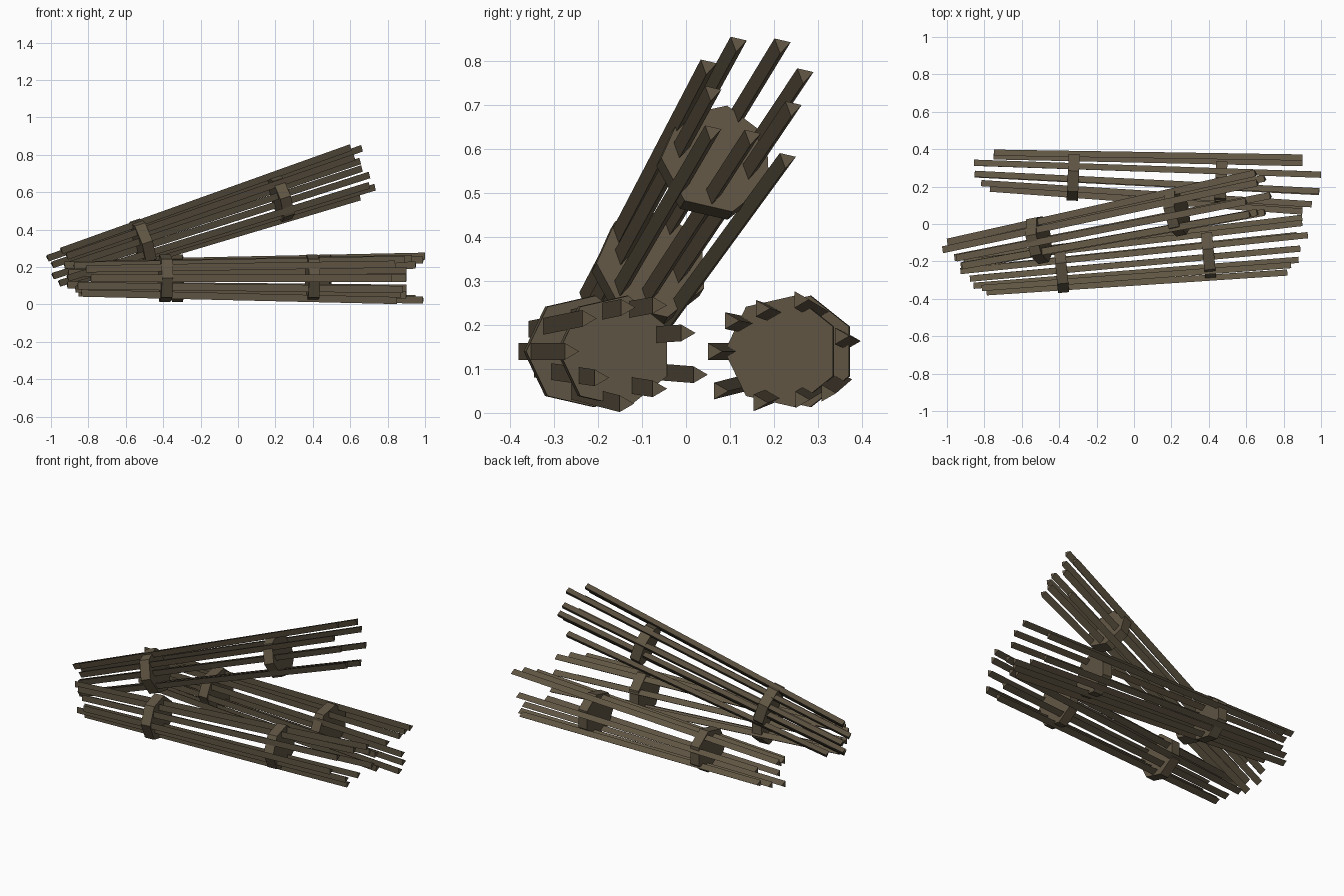
import bpy, bmesh, math
from mathutils import Vector

if "Cube" in bpy.data.objects:
    bpy.data.objects.remove(bpy.data.objects["Cube"])

wood = bpy.data.materials.new("dark_wood")
wood.diffuse_color = (0.115, 0.09, 0.056, 1)
wood.use_nodes = True
wood.node_tree.nodes["Principled BSDF"].inputs["Base Color"].default_value = wood.diffuse_color


def add_prism(bm, a, b, radius, sides, pointing):
    """Capped n-sided bar from a to b, with one corner towards 'pointing'."""
    d = (b - a).normalized()
    u = (pointing - d * pointing.dot(d)).normalized()
    w = d.cross(u)
    rings = []
    for end in (a, b):
        ring = []
        for i in range(sides):
            t = 2 * math.pi * i / sides
            ring.append(bm.verts.new(end + radius * (u * math.cos(t) + w * math.sin(t))))
        rings.append(ring)
    for i in range(sides):
        j = (i + 1) % sides
        bm.faces.new((rings[0][i], rings[0][j], rings[1][j], rings[1][i]))
    bm.faces.new(rings[0][::-1])
    bm.faces.new(rings[1])


def finish(name, bm):
    mesh = bpy.data.meshes.new(name)
    bm.to_mesh(mesh)
    bm.free()
    mesh.materials.append(wood)
    bpy.context.collection.objects.link(bpy.data.objects.new(name, mesh))


def bundle(name, centre, axis, pointing, tips):
    """Fan of three-sided sticks through two seven-sided binding discs."""
    c, d, p = Vector(centre), Vector(axis).normalized(), Vector(pointing)
    bm = bmesh.new()
    for tip in tips:
        tip = Vector(tip)
        along = (tip - c).dot(d)
        off = tip - c - d * along
        add_prism(bm, c - d * along + off * 0.67, tip, 0.022, 3, p)
    finish(name + "_sticks", bm)
    for label, s in (("rear", -0.395), ("fore", 0.395)):
        bm = bmesh.new()
        m = c + d * s
        add_prism(bm, m - d * 0.03, m + d * 0.03, 0.13, 7, -p)
        finish(name + "_" + label + "_band", bm)


# front bundle lying on the ground
bundle("front_bundle", (0.005, -0.2, 0.14), (1, 0.095, 0), (0, 1, 0), [
    (.82, -.265, .14), (.84, -.225, .215), (.89, -.137, .24),
    (.93, -.065, .245), (.90, .0, .182), (.90, .028, .087),
    (.87, -.065, .055), (.85, -.14, .021), (.88, -.197, .08)])

# back bundle lying on the ground
bundle("back_bundle", (0.07, 0.237, 0.14), (1, -0.046, 0), (0, 1, 0), [
    (.90, .061, .14), (.95, .1, .21), (.99, .17, .238),
    (1.0, .258, .258), (.90, .35, .175), (.90, .32, .045),
    (.95, .26, .03), (.99, .165, .023), (.90, .075, .05)])

# bundle leaning across the other two
bundle("leaning_bundle", (-0.14, -0.008, 0.45), (1, 0.2, 0.325), (0, -0.23, -1), [
    (.60, .118, .842), (.66, .218, .838), (.65, .27, .77),
    (.70, .243, .695), (.65, .23, .577), (.73, .15, .63),
    (.70, .06, .64), (.66, .06, .73), (.62, .05, .79)])
